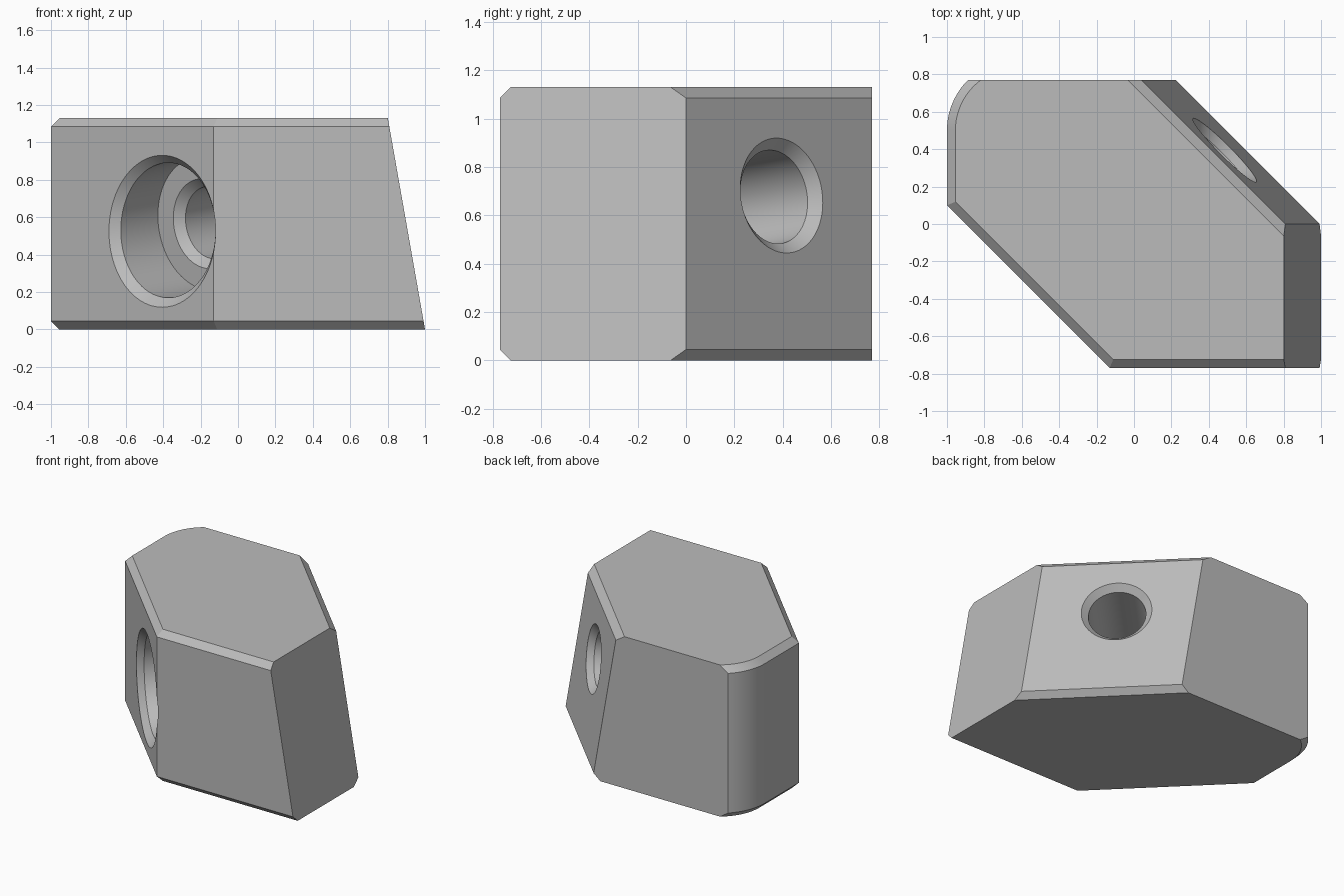
import bpy
import bmesh
from math import sin, cos, asin, pi, sqrt, tan, atan
from mathutils import Vector

if "Cube" in bpy.data.objects:
    bpy.data.objects.remove(bpy.data.objects["Cube"])

HEIGHT, CHAMFER, SLOPE = 1.13, 0.045, 0.176
FRONT, BACK, LEFT_SIDE = -0.77, 0.77, -1.0
ARC_X, ARC_Y, ARC_R, ARC_STEPS = -0.62, 0.5, 0.38, 16


def loft(name, rings):
    """Skin a list of equal-length rings and cap both ends."""
    bm = bmesh.new()
    loops = [[bm.verts.new(p) for p in ring] for ring in rings]
    for low, high in zip(loops, loops[1:]):
        for i in range(len(low)):
            j = (i + 1) % len(low)
            bm.faces.new((low[i], low[j], high[j], high[i]))
    bm.faces.new(loops[0][::-1])
    bm.faces.new(loops[-1])
    bmesh.ops.recalc_face_normals(bm, faces=bm.faces)
    mesh = bpy.data.meshes.new(name)
    bm.to_mesh(mesh)
    bm.free()
    obj = bpy.data.objects.new(name, mesh)
    bpy.context.collection.objects.link(obj)
    return obj


def outline(z, inset):
    """Plan of the block at height z, drawn in where the edge is chamfered."""
    right = 1.0 - SLOPE * z
    back_diag = right - inset * sqrt(2)
    front_diag = -0.9 + inset * sqrt(2)
    front, left = FRONT + inset, LEFT_SIDE + inset
    pts = [(right, front), (right, back_diag - right), (back_diag - BACK, BACK)]
    radius = ARC_R - inset
    end = asin((BACK - ARC_Y) / radius)
    for i in range(ARC_STEPS + 1):
        a = end * (1 - i / ARC_STEPS)
        pts.append((ARC_X - radius * cos(a), ARC_Y + radius * sin(a)))
    pts += [(left, front_diag - left), (front_diag - front, front)]
    return [(x, y, z) for x, y in pts]


# Block with chamfered upper and lower edges
block = loft("wedge_block", [
    outline(0, CHAMFER), outline(CHAMFER, 0),
    outline(HEIGHT - CHAMFER, 0), outline(HEIGHT, CHAMFER)])

# Stepped bolt hole, square to the sloping back face
axis = Vector((1, 1, SLOPE)).normalized()
across = Vector((1, -1, 0)).normalized()
upward = across.cross(axis).normalized()
if upward.z < 0:
    upward.negate()
entry = Vector((-0.405, -0.495, 0.525))
tilt = tan(atan(SLOPE / sqrt(2)))


def hole_ring(depth, radius, follow_face):
    """Circle on the hole axis, sheared parallel to the entry face if asked."""
    ring = []
    for i in range(96):
        a = 2 * pi * i / 96
        shift = depth + radius * sin(a) * tilt * follow_face
        ring.append(entry + axis * shift
                    + (across * cos(a) + upward * sin(a)) * radius)
    return ring


BORE, LIP, SHAFT, FLOOR, EXIT = 0.358, 0.242, 0.195, 0.33, 1.269
cutter = loft("hole_cutter", [
    hole_ring(-CHAMFER, BORE + 2 * CHAMFER, 1),
    hole_ring(CHAMFER, BORE, 1),
    hole_ring(FLOOR, BORE, 0),
    hole_ring(FLOOR, LIP, 0),
    hole_ring(FLOOR + CHAMFER, SHAFT, 0),
    hole_ring(EXIT - CHAMFER, SHAFT, 0),
    hole_ring(EXIT + CHAMFER, SHAFT + 2 * CHAMFER, 0)])

# One grey metal colour
metal = bpy.data.materials.new("grey_metal")
metal.use_nodes = True
grey = (0.5, 0.5, 0.5, 1)
metal.diffuse_color = grey
metal.node_tree.nodes["Principled BSDF"].inputs["Base Color"].default_value = grey
for obj in (block, cutter):
    obj.data.materials.append(metal)

# Cut the hole, then drop the cutter
cut = block.modifiers.new("bolt_hole", "BOOLEAN")
cut.operation, cut.solver, cut.object = "DIFFERENCE", "EXACT", cutter
bpy.ops.object.select_all(action="DESELECT")
block.select_set(True)
bpy.context.view_layer.objects.active = block
bpy.ops.object.modifier_apply(modifier=cut.name)
bpy.data.objects.remove(cutter)
bpy.ops.object.shade_smooth_by_angle(angle=pi / 9)
